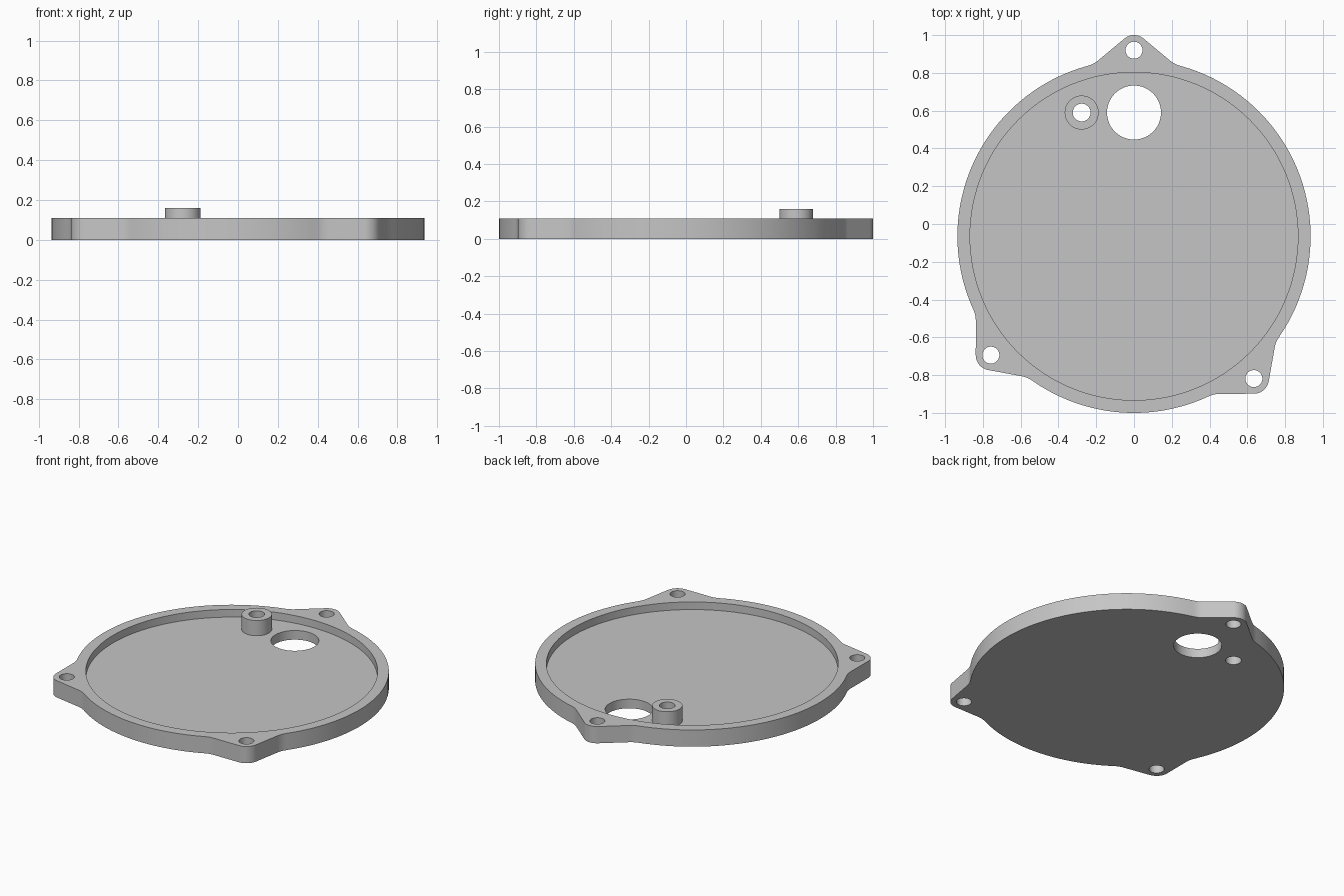
import bpy, bmesh, math
from mathutils import Vector

if "Cube" in bpy.data.objects:
    bpy.data.objects.remove(bpy.data.objects["Cube"], do_unlink=True)

CENTER = Vector((0, -0.065))
RADIUS, RECESS_RADIUS = 0.935, 0.868
FLOOR, RIM, BOSS = 0.06, 0.11, 0.16
EAR_ANGLES = (90, 219.7, 310.1)
EAR_DISTANCE, EAR_RADIUS, EAR_SPREAD = 0.985, 0.08, 13.3

grey = bpy.data.materials.new("plain grey")
grey.use_nodes = True
colour = (0.56, 0.56, 0.56, 1)
grey.diffuse_color = colour
grey.node_tree.nodes["Principled BSDF"].inputs["Base Color"].default_value = colour


def polar(center, radius, degrees):
    a = math.radians(degrees)
    return center + radius * Vector((math.cos(a), math.sin(a)))


def prism(name, points, bottom, top):
    """Solid made by raising a flat outline."""
    bm = bmesh.new()
    face = bm.faces.new([bm.verts.new((p.x, p.y, bottom)) for p in points])
    raised = bmesh.ops.extrude_face_region(bm, geom=[face], use_keep_orig=True)["geom"]
    bmesh.ops.translate(bm, vec=(0, 0, top - bottom),
                        verts=[v for v in raised if isinstance(v, bmesh.types.BMVert)])
    bmesh.ops.recalc_face_normals(bm, faces=bm.faces)
    mesh = bpy.data.meshes.new(name)
    bm.to_mesh(mesh)
    bm.free()
    mesh.materials.append(grey)
    obj = bpy.data.objects.new(name, mesh)
    bpy.context.collection.objects.link(obj)
    return obj


def cylinder(name, center, radius, bottom, top, sides=48):
    ring = [polar(center, radius, 360 * i / sides) for i in range(sides)]
    return prism(name, ring, bottom, top)


def ear(angle):
    """Outline of one rounded ear, with soft fillets where it meets the disc."""
    hole = polar(CENTER, EAR_DISTANCE, angle)
    foot = polar(CENTER, RADIUS, angle + EAR_SPREAD)
    away = foot - hole
    bearing = (math.degrees(math.atan2(away.y, away.x)) - angle) % 360
    swing = bearing - math.degrees(math.acos(EAR_RADIUS / away.length))
    tip = polar(hole, EAR_RADIUS, angle + swing)
    start = polar(CENTER, RADIUS, angle + EAR_SPREAD + 2)
    end = foot + (tip - foot).normalized() * 0.03
    half = []
    for i in range(5):
        t = i / 4
        half.append(start * (1 - t) ** 2 + foot * 2 * t * (1 - t) + end * t * t)
    steps = 8
    half += [polar(hole, EAR_RADIUS, angle + swing * (1 - i / steps)) for i in range(steps)]
    # Mirror the half across the ear's own axis
    axis = (hole - CENTER).normalized()
    mirrored = [CENTER + 2 * axis * (p - CENTER).dot(axis) - (p - CENTER) for p in half]
    return mirrored + [polar(hole, EAR_RADIUS, angle)] + half[::-1]


def combine(target, other, operation):
    mod = target.modifiers.new(operation.lower(), "BOOLEAN")
    mod.operation, mod.object, mod.solver = operation, other, "EXACT"
    bpy.context.view_layer.objects.active = target
    bpy.ops.object.modifier_apply(modifier=mod.name)
    bpy.data.objects.remove(other, do_unlink=True)


# Disc outline with three ears
outline = []
for i, angle in enumerate(EAR_ANGLES):
    outline += ear(angle)
    first = angle + EAR_SPREAD + 2
    following = EAR_ANGLES[(i + 1) % 3] + (360 if i == 2 else 0)
    last = following - EAR_SPREAD - 2
    steps = 40
    outline += [polar(CENTER, RADIUS, first + (last - first) * k / steps)
                for k in range(1, steps)]
cover = prism("cover_plate", outline, 0, RIM)

# Shallow recess inside the rim, and the raised boss
combine(cover, cylinder("recess_cutter", CENTER, RECESS_RADIUS, FLOOR, 1, 128), "DIFFERENCE")
boss_center = Vector((-0.277, 0.59))
combine(cover, cylinder("boss", boss_center, 0.09, FLOOR / 2, BOSS), "UNION")

# Through holes: ears, boss and large opening
holes = [(polar(CENTER, EAR_DISTANCE, a), 0.045) for a in EAR_ANGLES]
holes += [(boss_center, 0.047), (Vector((0, 0.59)), 0.143)]
for center, radius in holes:
    combine(cover, cylinder("hole_cutter", center, radius, -1, 1), "DIFFERENCE")

# Smooth round walls, sharp rims
bpy.ops.object.select_all(action="DESELECT")
cover.select_set(True)
bpy.context.view_layer.objects.active = cover
bpy.ops.object.shade_smooth_by_angle(angle=math.radians(30))
